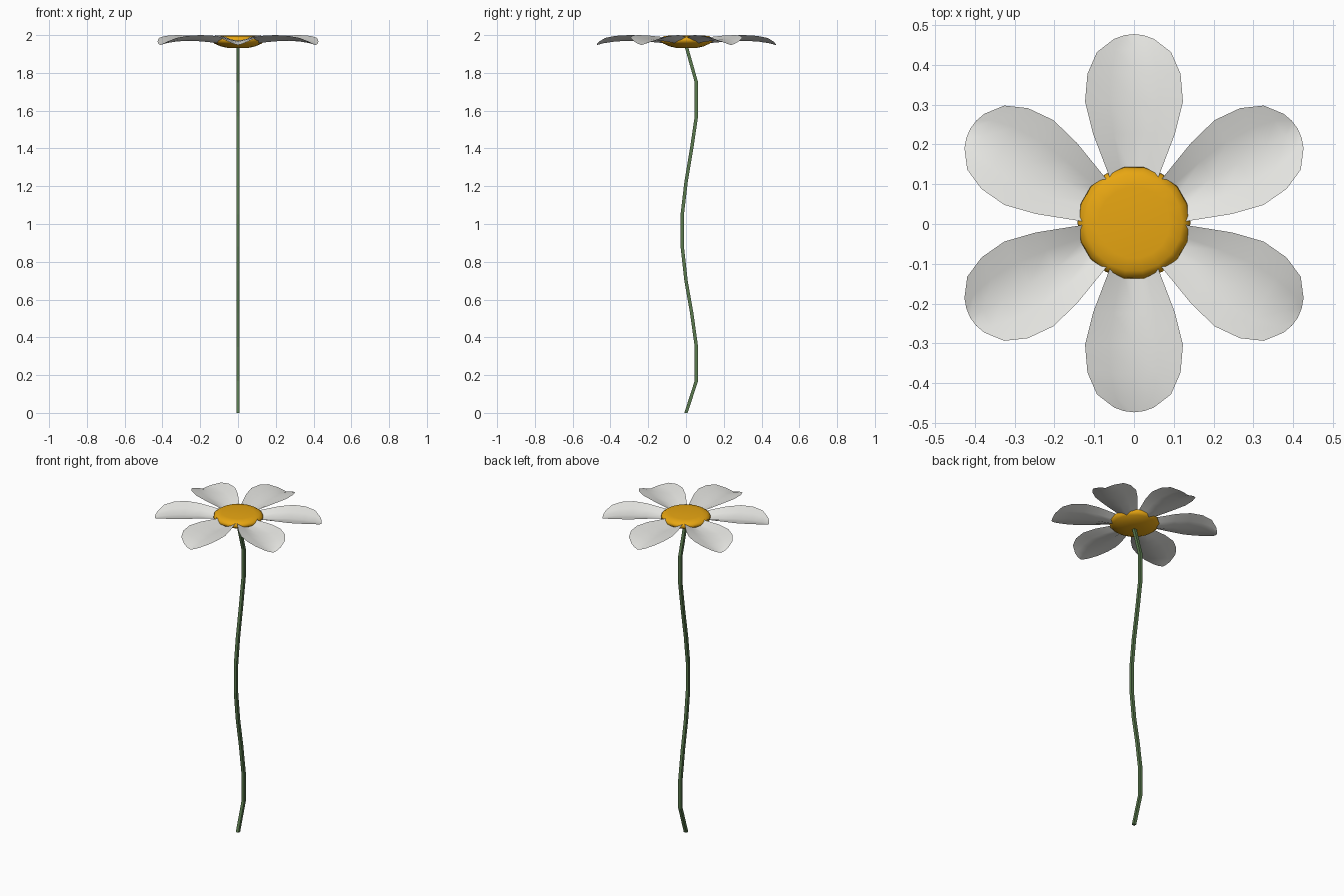
import bpy, bmesh, math

if "Cube" in bpy.data.objects:
    bpy.data.objects.remove(bpy.data.objects["Cube"])


def material(name, rgb):
    m = bpy.data.materials.new(name)
    m.diffuse_color = (*rgb, 1)
    m.use_nodes = True
    m.node_tree.nodes["Principled BSDF"].inputs["Base Color"].default_value = m.diffuse_color
    return m


WHITE = material("petal white", (0.8, 0.8, 0.77))
ORANGE = material("golden orange", (0.8, 0.38, 0.006))
GREEN = material("stem green", (0.10, 0.19, 0.075))


def make(name, bm, mat, smooth):
    me = bpy.data.meshes.new(name)
    bm.to_mesh(me)
    bm.free()
    me.materials.append(mat)
    for p in me.polygons:
        p.use_smooth = smooth
    ob = bpy.data.objects.new(name, me)
    bpy.context.collection.objects.link(ob)
    return ob


# Stem: thin square tube following a wavy path in the y-z plane
path = [(0, 0), (.055, .17), (.055, .35), (.03, .53), (0, .70), (-.02, .88),
        (-.02, 1.05), (0, 1.22), (.03, 1.40), (.055, 1.57), (.055, 1.75), (0, 1.945)]
bm = bmesh.new()
w = 0.009
rings = [[bm.verts.new((sx * w, y + sy * w, z))
          for sx, sy in ((-1, -1), (1, -1), (1, 1), (-1, 1))] for y, z in path]
for a, b in zip(rings, rings[1:]):
    for i in range(4):
        j = (i + 1) % 4
        bm.faces.new((a[i], a[j], b[j], b[i]))
bm.faces.new(rings[0][::-1])
bm.faces.new(rings[-1])
make("stem", bm, GREEN, False)

# Flower centre: flattened button, turned profile
profile = [(.05, 1.931), (.09, 1.940), (.125, 1.955), (.142, 1.970),
           (.138, 1.983), (.122, 1.994), (.09, 1.998)]
N = 18
bm = bmesh.new()
rings = [[bm.verts.new((r * math.cos(2 * math.pi * i / N),
                        r * math.sin(2 * math.pi * i / N) + .003, z))
          for i in range(N)] for r, z in profile]
for a, b in zip(rings, rings[1:]):
    for i in range(N):
        j = (i + 1) % N
        bm.faces.new((a[i], a[j], b[j], b[i]))
bm.faces.new(rings[0][::-1])
bm.faces.new(rings[-1])
make("flower_centre", bm, ORANGE, True)

# Petals: valley-folded sheets; rows are radius, half width, middle height, edge lift, end bulge
rows = [(.05, .028, 1.955, .018, 0), (.115, .061, 1.957, .031, 0),
        (.225, .103, 1.967, .031, 0), (.305, .123, 1.970, .030, 0),
        (.375, .117, 1.966, .030, .004), (.43, .093, 1.957, .028, .008),
        (.463, .05, 1.947, .018, .012)]
cols = [-1, -.5, 0, .5, 1]
for k in range(6):
    ang = math.radians(30 + 60 * k)
    c, s = math.cos(ang), math.sin(ang)
    bm = bmesh.new()
    grid = []
    for r, hw, z, lift, bulge in rows:
        line = []
        for u in cols:
            d = r + bulge * (1 - u * u)
            t = u * hw
            line.append(bm.verts.new((d * c - t * s, d * s + t * c + .002,
                                      z + lift * abs(u) ** 1.2)))
        grid.append(line)
    for a, b in zip(grid, grid[1:]):
        for i in range(len(cols) - 1):
            bm.faces.new((a[i], b[i], b[i + 1], a[i + 1]))
    make(f"petal_{k + 1}", bm, WHITE, True)
